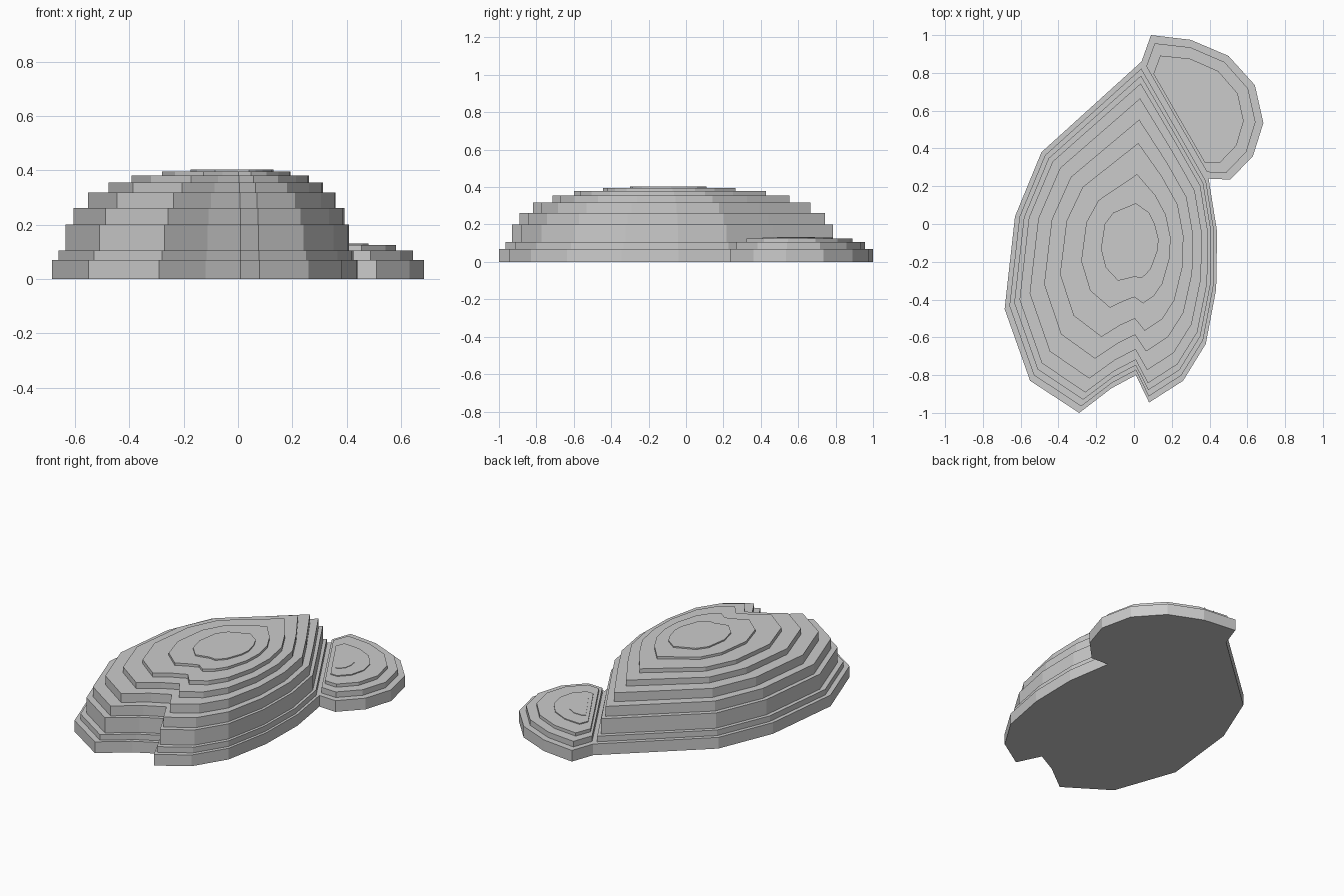
import bpy, bmesh

if "Cube" in bpy.data.objects:
    bpy.data.objects.remove(bpy.data.objects["Cube"])

def terraced_hill(name, base, top, levels, seam):
    """Stack stepped contours that blend from a base outline to a summit outline.
    levels: (blend, top height) per terrace; seam: base edges shared with the neighbouring hill."""
    bm = bmesh.new()
    n = len(base)
    def ring(t, z):
        return [bm.verts.new((a[0] + (b[0] - a[0]) * t, a[1] + (b[1] - a[1]) * t, z))
                for a, b in zip(base, top)]
    def bridge(r0, r1, skip=()):
        for i in range(n):
            if i not in skip:
                j = (i + 1) % n
                bm.faces.new((r0[i], r0[j], r1[j], r1[i]))
    z0, prev = 0.0, None
    for t, z in levels:
        low, high = ring(t, z0), ring(t, z)
        if prev:
            bridge(prev, low)            # flat tread
            bridge(low, high)            # upright riser
        else:
            bm.faces.new(low)            # underside
            bridge(low, high, seam)
        prev, z0 = high, z
    bm.faces.new(prev)                   # summit
    bmesh.ops.recalc_face_normals(bm, faces=bm.faces)
    if prev[0].link_faces and max(bm.faces, key=lambda f: f.calc_center_median().z).normal.z < 0:
        bmesh.ops.reverse_faces(bm, faces=bm.faces)
    me = bpy.data.meshes.new(name)
    bm.to_mesh(me)
    bm.free()
    ob = bpy.data.objects.new(name, me)
    bpy.context.collection.objects.link(ob)
    return ob

# Large hill with a notch at the front
main_base = [(.04, .86), (.24, .51), (.395, .24), (.44, -.04), (.435, -.345), (.38, -.635),
             (.26, -.83), (.08, -.945), (.01, -.80), (-.12, -.87), (-.29, -1), (-.55, -.83),
             (-.685, -.45), (-.63, .04), (-.49, .38)]
main_top = [(.01, .11), (.08, .06), (.11, 0), (.13, -.08), (.125, -.14), (.09, -.235),
            (.065, -.265), (.04, -.285), (0, -.28), (-.04, -.29), (-.085, -.30), (-.15, -.23),
            (-.175, -.13), (-.155, 0), (-.11, .06)]
terraced_hill("large_hill", main_base, main_top,
              [(0, .07), (.05, .105), (.10, .20), (.155, .262), (.26, .318), (.41, .355),
               (.575, .38), (.795, .395), (1, .403)], seam=(0, 1))

# Small hill joined to the back right side
small_base = [(.395, .24), (.51, .235), (.63, .36), (.685, .535), (.64, .735), (.50, .89),
              (.30, .975), (.09, 1.0), (.04, .86), (.24, .51)]
small_top = [(.335, .487), (.35, .487), (.38, .52), (.387, .565), (.38, .61), (.345, .66),
             (.29, .69), (.23, .69), (.22, .675), (.28, .575)]
terraced_hill("small_hill", small_base, small_top,
              [(0, .07), (.14, .105), (.35, .125), (.69, .131), (1, .134)], seam=(8, 9))
